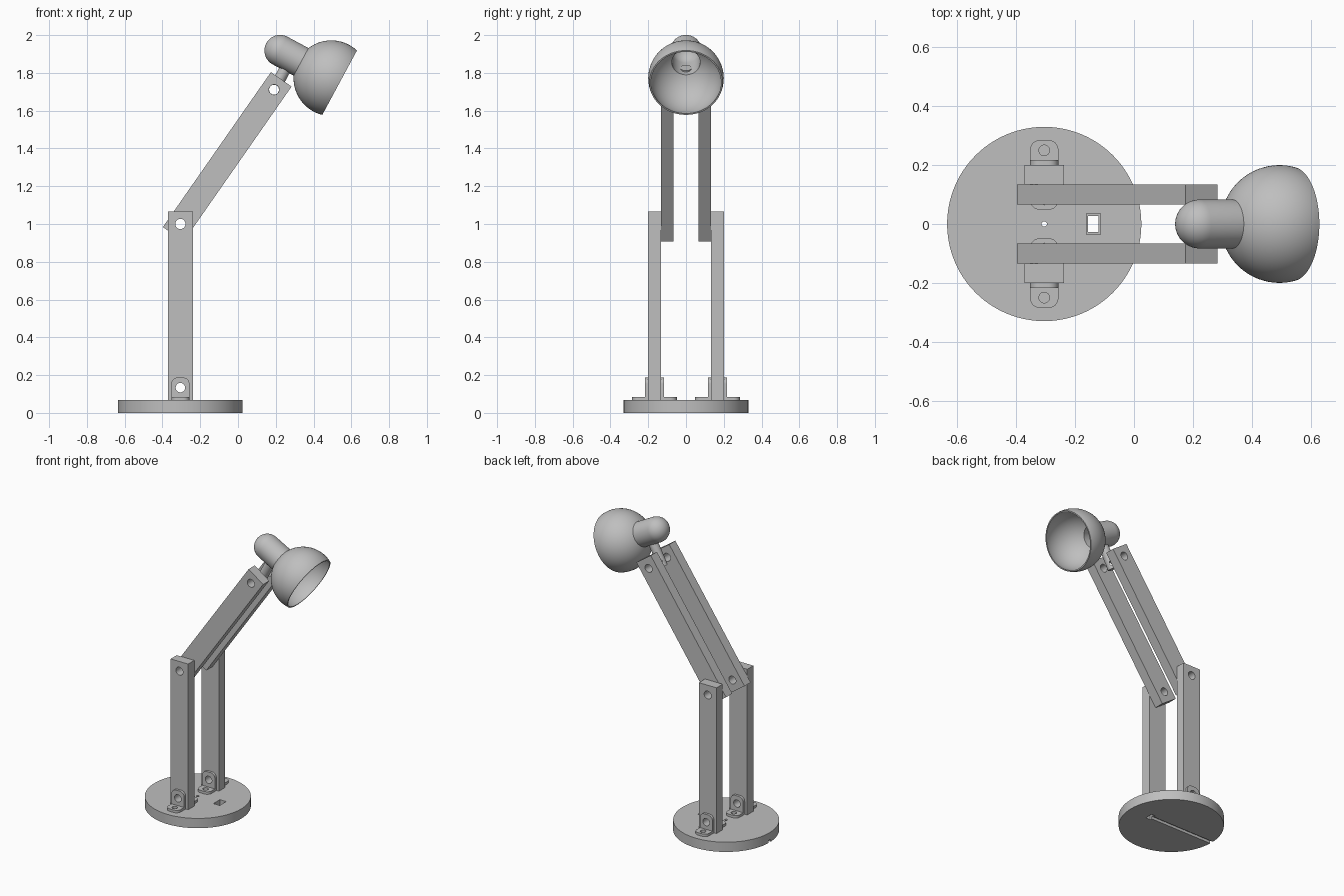
import bpy
import bmesh
from math import sin, cos, pi, asin, acos, radians
from mathutils import Matrix, Vector

if "Cube" in bpy.data.objects:
    bpy.data.objects.remove(bpy.data.objects["Cube"], do_unlink=True)

grey = bpy.data.materials.new("plain_grey")
grey.use_nodes = True
grey.diffuse_color = (0.52, 0.52, 0.52, 1)
grey.node_tree.nodes["Principled BSDF"].inputs["Base Color"].default_value = grey.diffuse_color

X, Y, Z = Vector((1, 0, 0)), Vector((0, 1, 0)), Vector((0, 0, 1))
POST_X = -0.305      # centre of the base and posts
BASE_H = 0.067
BAR = 0.0667         # bar thickness, and half of its width
LENGTH = 1.0
HOLE = 0.027
TILT = radians(28.3)  # downward tilt of the lamp head


def finish(name, bm):
    """Turn a bmesh into an object with clean normals and sharp edges."""
    bmesh.ops.remove_doubles(bm, verts=bm.verts, dist=1e-5)
    bmesh.ops.recalc_face_normals(bm, faces=bm.faces)
    mesh = bpy.data.meshes.new(name)
    bm.to_mesh(mesh)
    bm.free()
    mesh.materials.append(grey)
    obj = bpy.data.objects.new(name, mesh)
    bpy.context.scene.collection.objects.link(obj)
    smooth(obj)
    return obj


def smooth(obj):
    obj.data.shade_smooth()
    obj.data.set_sharp_from_angle(angle=radians(30))


def box(name, centre, size, turn=0):
    bm = bmesh.new()
    place = Matrix.Translation(centre) @ Matrix.Rotation(turn, 4, "Y")
    bmesh.ops.create_cube(bm, size=1, matrix=place @ Matrix.Diagonal((*size, 1)))
    return finish(name, bm)


def rod(name, start, end, radius, sides=48):
    start, end = Vector(start), Vector(end)
    axis = end - start
    bm = bmesh.new()
    place = Matrix.Translation((start + end) / 2) @ axis.to_track_quat("Z", "Y").to_matrix().to_4x4()
    bmesh.ops.create_cone(bm, cap_ends=True, segments=sides, radius1=radius,
                          radius2=radius, depth=axis.length, matrix=place)
    return finish(name, bm)


def cut(obj, *cutters):
    """Subtract the cutters and discard them."""
    for cutter in cutters:
        cutter.hide_render = True
        mod = obj.modifiers.new("cut", "BOOLEAN")
        mod.operation, mod.solver, mod.object = "DIFFERENCE", "EXACT", cutter
        bpy.context.view_layer.objects.active = obj
        bpy.ops.object.modifier_apply(modifier=mod.name)
        bpy.data.objects.remove(cutter, do_unlink=True)
    smooth(obj)
    return obj


def pin_hole(x, z, radius=HOLE):
    return rod("hole_cutter", (x, -0.5, z), (x, 0.5, z), radius)


def tab(name, origin, up, out, length, hole_at, hole_radius):
    """Plate with two rounded corners at its far end and a round hole."""
    half, fillet, thick = 0.048, 0.033, 0.017
    outline = [(-half, 0), (half, 0)]
    for side, first in ((1, 0), (-1, pi / 2)):
        for i in range(9):
            a = first + i * pi / 16
            outline.append((side * (half - fillet) + fillet * cos(a),
                            length - fillet + fillet * sin(a)))
    bm = bmesh.new()
    face = bm.faces.new([bm.verts.new(origin + X * u + up * v) for u, v in outline])
    grown = bmesh.ops.extrude_face_region(bm, geom=[face])["geom"]
    bmesh.ops.translate(bm, vec=out * thick,
                        verts=[v for v in grown if isinstance(v, bmesh.types.BMVert)])
    plate = finish(name, bm)
    middle = origin + up * hole_at
    return cut(plate, rod("hole_cutter", middle - out * 0.05, middle + out * 0.05, hole_radius, 32))


# Base disc with a stepped cable slot, a centre hole and a groove underneath
base = rod("base", (POST_X, 0, 0), (POST_X, 0, BASE_H), 0.33, 96)
SLOT_X = -0.138
cut(base,
    box("groove_cutter", (-0.44, 0, 0), (0.6, 0.026, 0.036)),
    box("pocket_cutter", (SLOT_X, 0, 0.08), (0.048, 0.07, 0.1)),
    box("slot_cutter", (SLOT_X, 0, 0), (0.036, 0.056, 0.2)),
    rod("centre_cutter", (POST_X, 0, -0.1), (POST_X, 0, 0.2), 0.009, 24))

# Posts, upper arms and their brackets on both sides
pivot_low = Vector((POST_X, 0, BASE_H + LENGTH - BAR))
ARM_ANGLE = radians(55.1)
along = Vector((cos(ARM_ANGLE), 0, sin(ARM_ANGLE)))
pivot_top = pivot_low + along * (LENGTH - 2 * BAR)
arm_mid = (pivot_low + pivot_top) / 2

for side, label in ((1, "back"), (-1, "front")):
    post = box(label + "_post", (POST_X, side * 2.5 * BAR, BASE_H + LENGTH / 2),
               (2 * BAR, BAR, LENGTH))
    cut(post, pin_hole(POST_X, BASE_H + BAR), pin_hole(POST_X, pivot_low.z))

    arm = box(label + "_upper_arm", arm_mid + Y * side * 1.5 * BAR,
              (LENGTH, BAR, 2 * BAR), -ARM_ANGLE)
    cut(arm, pin_hole(pivot_low.x, pivot_low.z), pin_hole(pivot_top.x, pivot_top.z))

    for place, distance, facing in (("outer", 3 * BAR, 1), ("inner", 2 * BAR, -1)):
        origin = Vector((POST_X, side * distance, BASE_H))
        out = Y * side * facing
        tab(f"{label}_{place}_bracket_plate", origin, Z, out, 0.12, BAR, 0.025)
        tab(f"{label}_{place}_bracket_foot", origin, out, Z, 0.085, 0.05, 0.018)

# Lamp head: capsule neck and dome shade, turned as one thin shell
NECK_R, SHADE_R, NECK_T, RIM_T, WALL = 0.083, 0.2, -0.308, 0.05, 0.008


def shell_profile(inset):
    """Radius and axial position from the neck tip to the shade rim."""
    neck, shade = NECK_R - inset, SHADE_R - inset
    points = [(neck * sin(a), NECK_T - neck * cos(a))
              for a in (i * pi / 24 for i in range(13))]
    first, last = asin(neck / shade), acos(-RIM_T / shade)
    points += [(shade * sin(a), -shade * cos(a))
               for a in (first + (last - first) * i / 20 for i in range(21))]
    return points


shade_centre = Vector((0.494, 0, 1.772))
axis = Vector((cos(TILT), 0, -sin(TILT)))
down = Vector((-sin(TILT), 0, -cos(TILT)))
bm = bmesh.new()
verts = [bm.verts.new((r, 0, t)) for r, t in shell_profile(0) + shell_profile(WALL)[::-1]]
edges = [bm.edges.new(pair) for pair in zip(verts, verts[1:])]
bmesh.ops.spin(bm, geom=verts + edges, cent=(0, 0, 0), axis=Z, angle=2 * pi, steps=64)
bmesh.ops.remove_doubles(bm, verts=bm.verts, dist=1e-5)
bmesh.ops.transform(bm, verts=bm.verts, matrix=Matrix.Translation(shade_centre)
                    @ Matrix.Rotation(pi / 2 + TILT, 4, "Y"))
finish("lamp_head", bm)

# Stem from the neck down to the pivot between the arms
to_pivot = (pivot_top - shade_centre).dot(down)
stem = rod("head_stem", pivot_top - down * (to_pivot - 0.066), pivot_top + down * 0.035, 0.031)
cut(stem, pin_hole(pivot_top.x, pivot_top.z, 0.026))
